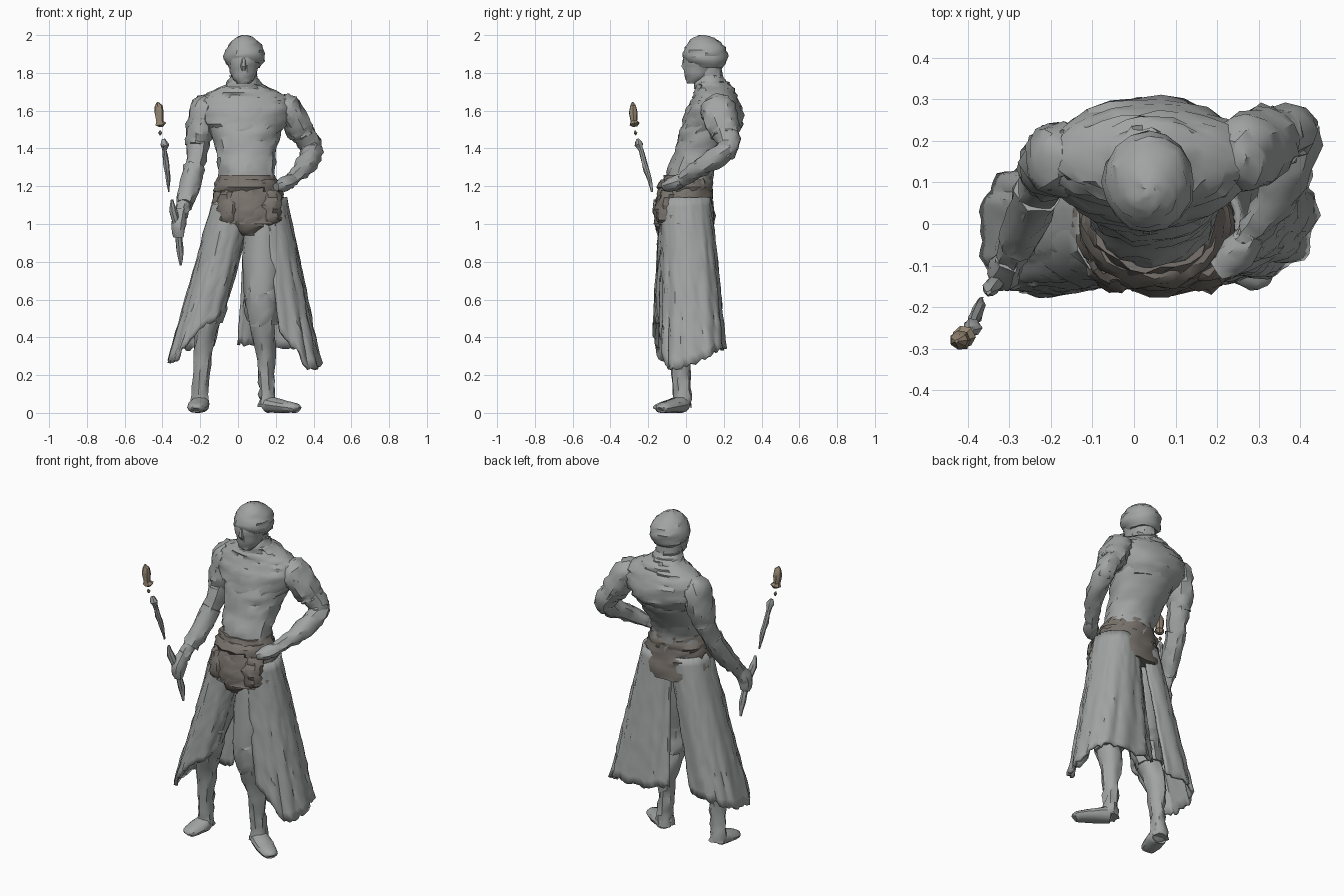
import bpy, bmesh, math, random
from mathutils import Vector

random.seed(4)
Y, Z = Vector((0, 1, 0)), Vector((0, 0, 1))


def material(name, rgb):
    m = bpy.data.materials.new(name)
    m.diffuse_color = (*rgb, 1)
    return m


BROWN = material("dark_leather", (0.19, 0.17, 0.15))
TAN = material("staff_wood", (0.30, 0.24, 0.17))
GREY = material("worn_cloth", (0.36, 0.37, 0.37))


def finish(name, bm, mat, angle=35):
    bmesh.ops.recalc_face_normals(bm, faces=bm.faces)
    mesh = bpy.data.meshes.new(name)
    bm.to_mesh(mesh)
    bm.free()
    ob = bpy.data.objects.new(name, mesh)
    bpy.context.collection.objects.link(ob)
    mesh.materials.append(mat)
    bpy.ops.object.select_all(action='DESELECT')
    ob.select_set(True)
    bpy.context.view_layer.objects.active = ob
    bpy.ops.object.shade_smooth_by_angle(angle=math.radians(angle))
    return ob


def smooth_path(pts, steps):
    """Catmull-Rom through (x, y, z, r1, r2) stations."""
    v = [Vector(p) for p in pts]
    v = [v[0]] + v + [v[-1]]
    out = []
    for i in range(1, len(v) - 2):
        a, b, c, d = v[i - 1:i + 3]
        for k in range(steps):
            t = k / steps
            out.append(0.5 * (2 * b + (c - a) * t + (2 * a - 5 * b + 4 * c - d) * t * t
                              + (3 * b - a - 3 * c + d) * t ** 3))
    return out + [v[-1]]


def loft(name, pts, mat=GREY, sides=14, steps=3, rough=0.006, ref=Y, level=False):
    """Capped skin of elliptical rings along a path; level keeps rings horizontal."""
    st = smooth_path(pts, steps)
    bm = bmesh.new()
    rings = []
    for i, s in enumerate(st):
        p = Vector(s[:3])
        t = Z if level else (Vector(st[min(i + 1, len(st) - 1)][:3])
                             - Vector(st[max(i - 1, 0)][:3])).normalized()
        u = ref.cross(t).normalized()
        w = t.cross(u)
        ring = []
        for k in range(sides):
            a = math.tau * k / sides
            n = random.uniform(-rough, rough)
            ring.append(bm.verts.new(p + u * math.cos(a) * (s[3] + n) + w * math.sin(a) * (s[4] + n)))
        rings.append(ring)
    for a, b in zip(rings, rings[1:]):
        for k in range(sides):
            j = (k + 1) % sides
            bm.faces.new((a[k], a[j], b[j], b[k]))
    bm.faces.new(rings[0])
    bm.faces.new(rings[-1])
    return finish(name, bm, mat)


def panel(name, top, bottom, a0, a1, hem, pleats):
    """Pleated coat skirt: arc of the top ellipse flaring to a squarish bottom one, ragged hem."""
    bm = bmesh.new()
    cols, rows, grid = 48, 18, []
    for i in range(cols + 1):
        f = i / cols
        a = math.radians(a0 + (a1 - a0) * f)
        h = f * (len(hem) - 1)
        k = min(int(h), len(hem) - 2)
        hz = hem[k] + (hem[k + 1] - hem[k]) * (h - k) + random.uniform(-0.012, 0.012)
        col = []
        for j in range(rows + 1):
            t = j / rows
            cx, cy, z0, rx, ry = [p + (q - p) * t for p, q in zip(top, bottom)]
            r = 1 + 0.035 * t * math.sin(pleats * f * math.tau + 2 * t) + random.uniform(-0.028, 0.028)
            e = 1 - 0.25 * t
            c, s = [math.copysign(abs(v) ** e, v) for v in (math.cos(a), math.sin(a))]
            col.append(bm.verts.new((cx + rx * r * c, cy + ry * r * s, top[2] + (hz - top[2]) * t)))
        grid.append(col)
    for c, d in zip(grid, grid[1:]):
        for j in range(rows):
            bm.faces.new((c[j], d[j], d[j + 1], c[j + 1]))
    ob = finish(name, bm, GREY, 40)
    mod = ob.modifiers.new("thickness", 'SOLIDIFY')
    mod.thickness, mod.offset = 0.018, 0


# Torso, shoulder mantle, neck and head
loft("torso", [(.05, 0, 1.1, .165, .13), (.048, .015, 1.22, .15, .12), (.045, .03, 1.3, .15, .12),
               (.045, .07, 1.38, .158, .13), (.042, .11, 1.47, .18, .15), (.04, .135, 1.55, .20, .15),
               (.04, .15, 1.63, .2, .13)], sides=24, rough=.009, level=True)
loft("shoulder_mantle", [(.04, .12, 1.47, .17, .14), (.036, .14, 1.53, .22, .16), (.034, .15, 1.6, .25, .15),
                         (.034, .157, 1.655, .24, .125), (.034, .155, 1.695, .19, .108),
                         (.033, .148, 1.73, .115, .095), (.03, .14, 1.755, .08, .08)],
     sides=26, rough=.01, level=True)
loft("neck", [(.03, .14, 1.68, .09, .09), (.03, .125, 1.76, .072, .072), (.03, .11, 1.85, .07, .08)], level=True)
loft("collar", [(.03, .14, 1.715, .11, .092), (.03, .13, 1.75, .088, .082), (.03, .125, 1.785, .07, .07)],
     sides=18, rough=.009, level=True)
loft("face", [(.03, .04, 1.745, .035, .035), (.03, .06, 1.775, .06, .065), (.03, .075, 1.82, .078, .087),
              (.03, .085, 1.88, .088, .1), (.03, .09, 1.94, .07, .08)], level=True, rough=.004)
loft("nose", [(.03, -.005, 1.875, .012, .012), (.03, -.012, 1.835, .017, .014), (.03, 0, 1.815, .014, .012)],
     sides=6, steps=1, rough=0)
loft("head_wrap", [(.032, .115, 1.825, .08, .08), (.033, .105, 1.86, .105, .112), (.035, .1, 1.905, .106, .116),
                   (.036, .1, 1.95, .085, .098), (.036, .092, 1.985, .048, .056), (.036, .088, 2, .012, .015)],
     sides=16, level=True, rough=.007)

# Lowered arm holding the staff
loft("lowered_arm", [(-.15, .16, 1.64, .05, .07), (-.19, .155, 1.57, .065, .085), (-.205, .14, 1.46, .058, .068),
                     (-.225, .10, 1.34, .053, .06), (-.25, .04, 1.22, .05, .052), (-.285, -.05, 1.1, .038, .04),
                     (-.305, -.10, 1.03, .03, .034)], sides=12, rough=.008)
loft("lowered_sleeve", [(-.15, .16, 1.665, .03, .04), (-.175, .16, 1.63, .068, .085), (-.196, .152, 1.55, .07, .088),
                        (-.208, .138, 1.46, .068, .08), (-.215, .125, 1.41, .058, .066)], rough=.01)
loft("gauntlet", [(-.233, .08, 1.3, .056, .06), (-.262, .01, 1.18, .052, .054), (-.283, -.05, 1.1, .044, .046)],
     sides=12, rough=.007)
loft("staff_hand", [(-.30, -.085, 1.07, .03, .032), (-.315, -.12, 1.0, .042, .042), (-.315, -.12, .93, .028, .03)],
     sides=10)

# Arm with its hand on the hip
loft("bent_upper_arm", [(.22, .16, 1.64, .05, .07), (.27, .17, 1.59, .065, .085), (.33, .205, 1.5, .065, .075),
                        (.385, .225, 1.42, .058, .06), (.39, .20, 1.37, .05, .05)], sides=12, rough=.008)
loft("bent_sleeve", [(.225, .16, 1.67, .03, .04), (.25, .165, 1.635, .068, .085), (.295, .185, 1.56, .074, .092),
                     (.33, .205, 1.495, .072, .084), (.35, .21, 1.46, .062, .07)], rough=.01)
loft("bent_forearm", [(.39, .235, 1.41, .055, .05), (.385, .17, 1.36, .06, .055), (.35, .08, 1.30, .052, .05),
                      (.30, 0, 1.245, .036, .036), (.265, -.04, 1.22, .032, .036)], sides=12, ref=Z, rough=.008)
loft("hip_hand", [(.285, -.02, 1.23, .035, .035), (.25, -.07, 1.21, .042, .038), (.20, -.11, 1.195, .03, .025)],
     sides=10, ref=Z)

# Staff in separate floating pieces, with a blade tip
loft("staff_lower", [(-.302, -.09, .78, .006, .006), (-.308, -.10, .86, .018, .018), (-.318, -.125, .97, .018, .018),
                     (-.345, -.155, 1.07, .022, .02), (-.35, -.165, 1.13, .006, .006)], GREY, 7, 2, .003)
loft("staff_upper", [(-.366, -.18, 1.17, .004, .004), (-.37, -.195, 1.24, .012, .012), (-.38, -.22, 1.32, .017, .016),
                     (-.388, -.238, 1.39, .012, .012), (-.39, -.25, 1.42, .024, .022), (-.395, -.255, 1.45, .007, .007)],
     GREY, 7, 2, .003)
loft("staff_bead", [(-.412, -.265, 1.47, .003, .003), (-.412, -.267, 1.482, .011, .011), (-.412, -.27, 1.495, .003, .003)],
     TAN, 6, 1, 0)
loft("staff_blade", [(-.41, -.27, 1.515, .012, .012), (-.41, -.272, 1.53, .03, .028), (-.415, -.277, 1.545, .018, .018),
                     (-.418, -.28, 1.59, .025, .024), (-.42, -.28, 1.625, .022, .016), (-.427, -.282, 1.645, .004, .004)],
     TAN, 7, 1, .002)

# Sash, belt roll and pouches
loft("sash", [(.064, -.006, 1.0, .222, .16), (.06, -.006, 1.07, .205, .158), (.056, -.005, 1.14, .187, .15),
              (.05, 0, 1.2, .168, .138), (.047, .01, 1.26, .15, .122)], BROWN, 26, 3, .01, level=True)
loft("belt_roll", [(.05, 0, 1.16, .165, .13), (.05, -.003, 1.195, .182, .15), (.05, .005, 1.235, .158, .13)],
     BROWN, 24, 2, .01, level=True)
for name, x, z, r, h in [("front_pouch", .06, 1.06, .1, .12), ("side_pouch", -.045, 1.08, .065, .1),
                         ("hip_pouch", .17, 1.08, .065, .1)]:
    y = -.10 if r > .08 else -.09
    loft(name, [(x, y, z - h, r * .4, .03), (x, y, z - h * .6, r * .9, .065), (x, y, z, r, .075),
                (x, y, z + h * .6, r * .9, .055), (x, y, z + h, r * .6, .03)], BROWN, 14, 3, .009, level=True)

# Legs, knee rags and feet
for side, hip, knee, calf, ankle, toe in [
        ("striding", (-.045, -.01, 1.08), (-.15, -.075, .58), (-.18, -.035, .38), (-.2, -.025, .1), (-.225, -.15, .025)),
        ("turned", (.135, -.01, 1.08), (.125, -.075, .56), (.14, -.03, .36), (.155, -.02, .1), (.305, -.125, .025))]:
    H, K, C, A, T = map(Vector, (hip, knee, calf, ankle, toe))
    M = H.lerp(K, .5)
    loft(side + "_leg", [(*H, .10, .12), (*M, .11, .11), (*K, .08, .078), (*C, .055, .062),
                         (*C.lerp(A, .6), .042, .045), (*A, .042, .045), (A.x, A.y, .03, .05, .05)], rough=.009)
    loft(side + "_knee_rag", [(*K.lerp(M, .45), .09, .085), (*K.lerp(M, .1), .09, .085), (*K.lerp(C, .45), .075, .075)],
         rough=.012)
    heel = A + (A - T).normalized() * .02
    mid = A.lerp(T, .5)
    loft(side + "_foot", [(heel.x, heel.y, .035, .035, .03), (A.x, A.y, .045, .05, .045), (mid.x, mid.y, .036, .055, .036),
                          (T.x, T.y, .025, .042, .025), (*(T + (T - A) * .08), .02, .016)],
         sides=12, ref=Z, rough=.002)

# Split coat skirt, one flaring panel per leg
panel("turned_coat_panel", (.135, 0, 1.14, .115, .125), (.2, .035, .3, .228, .165), -88, 142,
      [.42, .24, .24, .31, .34, .34, .37], 8)
panel("striding_coat_panel", (-.015, -.005, 1.14, .105, .125), (-.215, -.015, .3, .148, .15), -25, -300,
      [.56, .46, .27, .28, .33, .36], 8)
